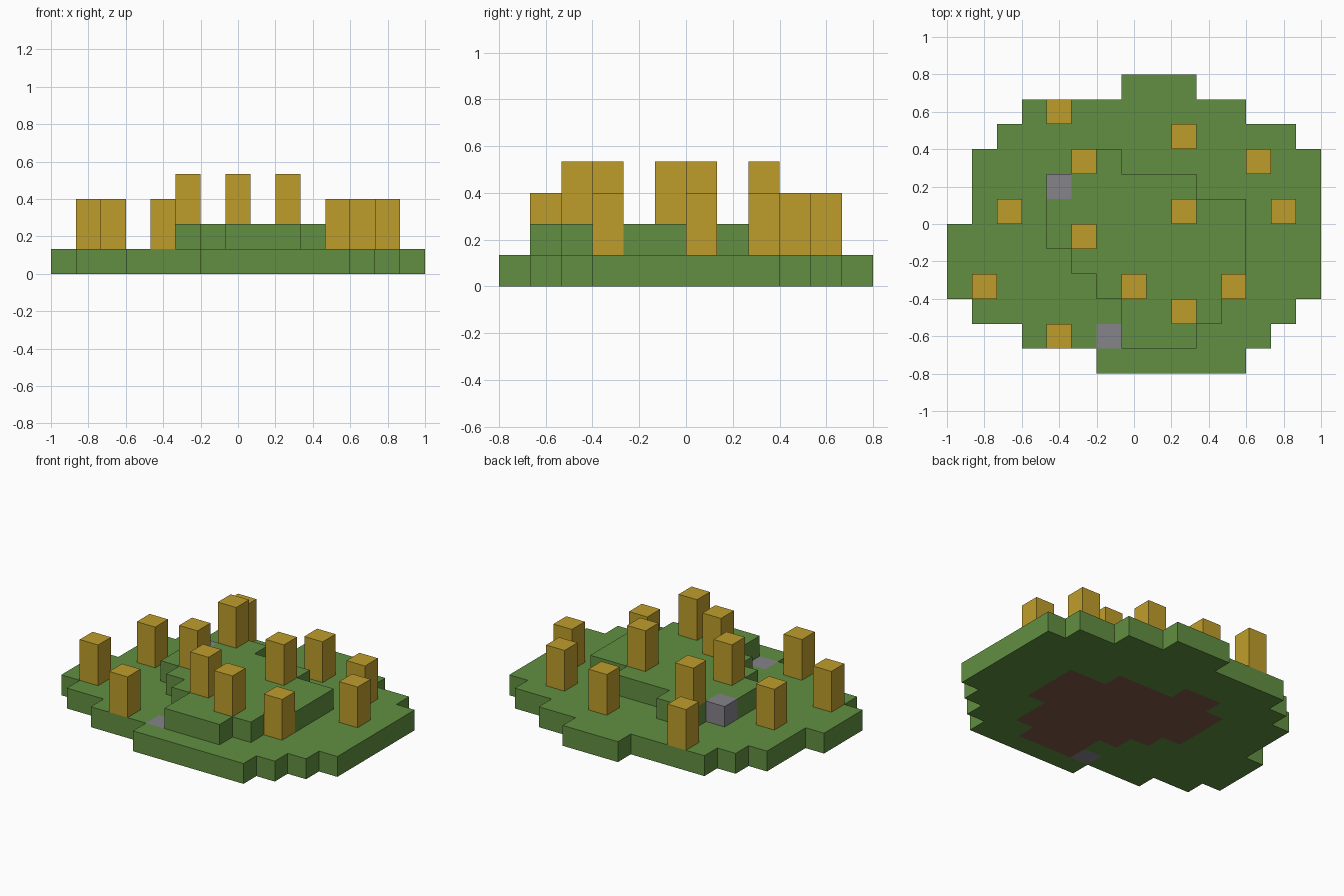
import bpy
import bmesh
from mathutils import Vector

cube = bpy.data.objects.get("Cube")
if cube:
    bpy.data.objects.remove(cube, do_unlink=True)

U = 2 / 15                      # size of one block
ORIGIN = Vector((-1, -0.8, 0))  # corner of the block grid


def material(name, rgb):
    m = bpy.data.materials.new(name)
    m.use_nodes = True
    color = (*rgb, 1)
    m.diffuse_color = color
    m.node_tree.nodes["Principled BSDF"].inputs["Base Color"].default_value = color
    return m


GRASS = material("grass green", (0.12, 0.275, 0.053))
WOOD = material("golden wood", (0.521, 0.337, 0.024))
STONE = material("stone grey", (0.235, 0.227, 0.25))
DIRT = material("dirt brown", (0.216, 0.107, 0.067))


def cells(spans):
    """Block columns from one (first, last) span per row."""
    return {(c, r) for r, (a, b) in spans.items() for c in range(a, b + 1)}


def slab(name, columns, level, height, mats, rule=None):
    """Closed solid covering the given columns, starting at a block level."""
    bm = bmesh.new()
    for c, r in sorted(columns):
        bm.faces.new([bm.verts.new(ORIGIN + U * Vector((c + i, r + j, level)))
                      for i, j in ((0, 0), (1, 0), (1, 1), (0, 1))])
    bmesh.ops.remove_doubles(bm, verts=bm.verts, dist=U / 100)
    ext = bmesh.ops.extrude_face_region(bm, geom=bm.faces[:], use_keep_orig=True)
    top = [g for g in ext["geom"] if isinstance(g, bmesh.types.BMVert)]
    bmesh.ops.translate(bm, verts=top, vec=(0, 0, height * U))
    bmesh.ops.recalc_face_normals(bm, faces=bm.faces[:])
    if rule:
        bm.normal_update()
        for f in bm.faces:
            p = (f.calc_center_median() - f.normal * U / 4 - ORIGIN) / U
            f.material_index = rule((int(p.x), int(p.y)), f.normal)
    me = bpy.data.meshes.new(name)
    bm.to_mesh(me)
    bm.free()
    for m in mats:
        me.materials.append(m)
    ob = bpy.data.objects.new(name, me)
    bpy.context.collection.objects.link(ob)


# Footprints of the two ground layers, row by row from the front
ground = cells({0: (6, 11), 1: (3, 12), 2: (1, 13), 3: (0, 14), 4: (0, 14), 5: (0, 14),
                6: (1, 14), 7: (1, 14), 8: (1, 14), 9: (2, 13), 10: (3, 11), 11: (7, 9)})
hill = cells({1: (7, 9), 2: (7, 10), 3: (6, 10), 4: (5, 11), 5: (4, 11),
              6: (4, 11), 7: (5, 9), 8: (5, 6)})
boulder = (4, 7)
sunken_stone = (6, 1)


# Ground: dirt underside below covered blocks, one stone block set in
def ground_rule(cell, normal):
    if cell == sunken_stone:
        return 1
    covered = cell in hill or cell == boulder
    return 2 if covered and normal.z < -0.5 else 0


slab("ground", ground, 0, 1, [GRASS, STONE, DIRT], ground_rule)
slab("hill", hill, 1, 1, [GRASS])
slab("boulder", {boulder}, 1, 1, [STONE])

# Trunks stand on the hill where it exists, otherwise on the ground
trunks = [(4, 10), (9, 9), (12, 8), (2, 6), (13, 6), (1, 3), (11, 3), (4, 1),
          (5, 8), (5, 5), (9, 6), (7, 3), (9, 2)]
for n, cell in enumerate(trunks, 1):
    slab(f"trunk_{n}", {cell}, 2 if cell in hill else 1, 2, [WOOD])
